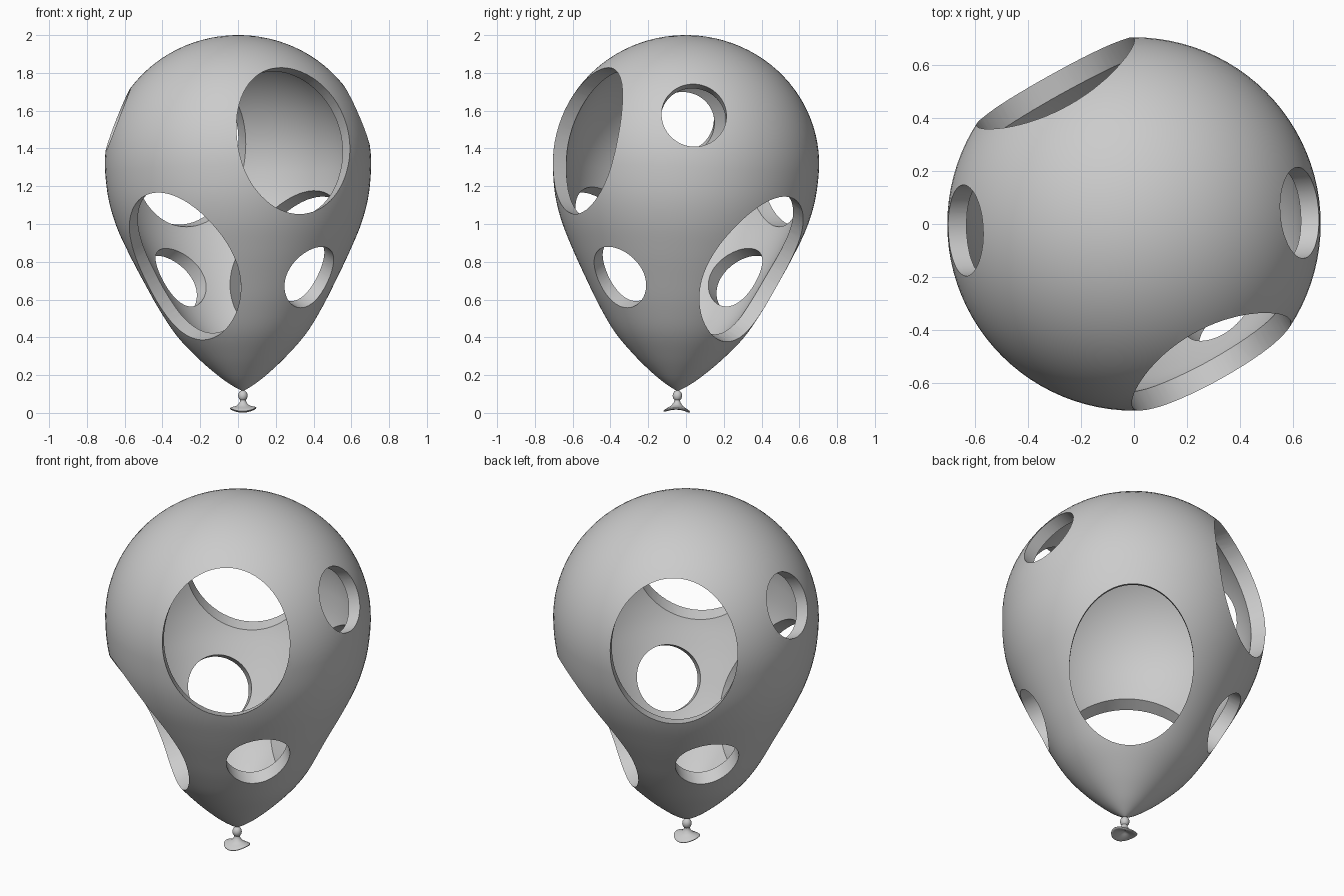
import bpy, bmesh, math
from mathutils import Vector, Matrix

if "Cube" in bpy.data.objects:
    bpy.data.objects.remove(bpy.data.objects["Cube"])

SEG = 96
CENTRE = Vector((0, 0, 1.32))
# The whole balloon leans slightly about its widest ring
w = Vector((-0.037, -0.021, 0))
LEAN = Matrix.Translation(CENTRE) @ Matrix.Rotation(w.length, 4, w) @ Matrix.Translation(-CENTRE)


def spline(pts, steps=5):
    """Catmull-Rom through profile points (radius, z); end points are handles."""
    out = []
    for p0, p1, p2, p3 in zip(pts, pts[1:], pts[2:], pts[3:]):
        for i in range(steps):
            t = i / steps
            out.append(tuple(0.5 * (2 * b + (c - a) * t + (2 * a - 5 * b + 4 * c - d) * t * t
                                    + (3 * b - a - 3 * c + d) * t ** 3)
                             for a, b, c, d in zip(p0, p1, p2, p3)))
    return out + [pts[-2]]


def lathe(bm, prof, wave=None, flip=False):
    """Closed revolve of a profile running from top pole to bottom pole."""
    top = bm.verts.new((0, 0, prof[0][1]))
    bot = bm.verts.new((0, 0, prof[-1][1]))
    rings = []
    for r, z in prof[1:-1]:
        ring = []
        for i in range(SEG):
            a = math.tau * i / SEG
            dz = wave(r, a) if wave else 0
            ring.append(bm.verts.new((r * math.cos(a), r * math.sin(a), z + dz)))
        rings.append(ring)
    faces = []
    for i in range(SEG):
        j = (i + 1) % SEG
        faces.append(bm.faces.new((top, rings[0][i], rings[0][j])))
        for u, v in zip(rings, rings[1:]):
            faces.append(bm.faces.new((u[i], v[i], v[j], u[j])))
        faces.append(bm.faces.new((bot, rings[-1][j], rings[-1][i])))
    if flip:
        bmesh.ops.reverse_faces(bm, faces=faces)


def make(name, bm):
    me = bpy.data.meshes.new(name)
    bm.to_mesh(me)
    bm.free()
    ob = bpy.data.objects.new(name, me)
    bpy.context.collection.objects.link(ob)
    return ob


def smooth(ob, angle=35):
    bpy.ops.object.select_all(action='DESELECT')
    ob.select_set(True)
    bpy.context.view_layer.objects.active = ob
    bpy.ops.object.shade_smooth_by_angle(angle=math.radians(angle))


# Balloon shell: outer surface and a scaled-down inner surface
upper = [(0.705 * math.sin(i * math.pi / 48), 1.32 + 0.68 * math.cos(i * math.pi / 48)) for i in range(24)]
lower = spline([(0.695, 1.45), (0.705, 1.32), (0.69, 1.15), (0.65, 1.0), (0.585, 0.85), (0.51, 0.7),
                (0.43, 0.55), (0.34, 0.41), (0.23, 0.29), (0.13, 0.2), (0.06, 0.148), (0, 0.115), (-0.06, 0.1)])
profile = upper + lower
bm = bmesh.new()
lathe(bm, profile)
lathe(bm, [(r * 0.9, 1.32 + (z - 1.32) * 0.9) for r, z in profile], flip=True)
shell = make("balloon_shell", bm)

# Holes: azimuth, elevation, radius from axis, height, half width, half height
holes = [(-61, 10.5, 0.57, 1.415, 0.34, 0.40),
         (3, 17, 0.62, 1.56, 0.172, 0.18),
         (51, -24.5, 0.51, 0.765, 0.33, 0.43),
         (-42, -30, 0.50, 0.70, 0.172, 0.178)]
cutters = []
for az, el, r, z, hw, hh in holes:
    for turn in (0, 180):      # every hole repeats on the opposite side
        a = math.radians(az + turn)
        bm = bmesh.new()
        bmesh.ops.create_cone(bm, cap_ends=True, segments=72, radius1=1, radius2=1, depth=0.64)
        # cylinder z -> outward, x -> up/down along the surface, y -> sideways
        m = (Matrix.Translation((r * math.cos(a), r * math.sin(a), z)) @ Matrix.Rotation(a, 4, 'Z')
             @ Matrix.Rotation(math.radians(90 - el), 4, 'Y') @ Matrix.Diagonal((hh, hw, 1, 1)))
        bm.transform(m)
        cut = make("hole_cutter", bm)
        cut.hide_render = True
        cutters.append(cut)
        mod = shell.modifiers.new("hole", 'BOOLEAN')
        mod.operation = 'DIFFERENCE'
        mod.solver = 'EXACT'
        mod.object = cut

# Bake the holes and drop the cutters
dg = bpy.context.evaluated_depsgraph_get()
baked = bpy.data.meshes.new_from_object(shell.evaluated_get(dg))
shell.modifiers.clear()
shell.data = baked
for cut in cutters:
    bpy.data.objects.remove(cut)
shell.data.transform(LEAN)
smooth(shell)

# Knot: small bead below the tip
bm = bmesh.new()
bmesh.ops.create_uvsphere(bm, u_segments=32, v_segments=16, radius=0.025)
bm.transform(LEAN @ Matrix.Translation((0, 0, 0.09)) @ Matrix.Diagonal((1, 1, 1.15, 1)))
smooth(make("knot_bead", bm))

# Flared wavy lip under the bead
lip = spline([(-0.01, 0.078), (0, 0.078), (0.014, 0.07), (0.018, 0.055), (0.034, 0.036), (0.06, 0.024),
              (0.07, 0.016), (0.062, 0.010), (0.03, 0.018), (0, 0.03), (-0.03, 0.018)], 3)
bm = bmesh.new()
lathe(bm, lip, wave=lambda r, a: 0.009 * (r / 0.07) ** 2 * math.cos(2 * a))
bm.transform(LEAN)
smooth(make("knot_lip", bm), 60)
